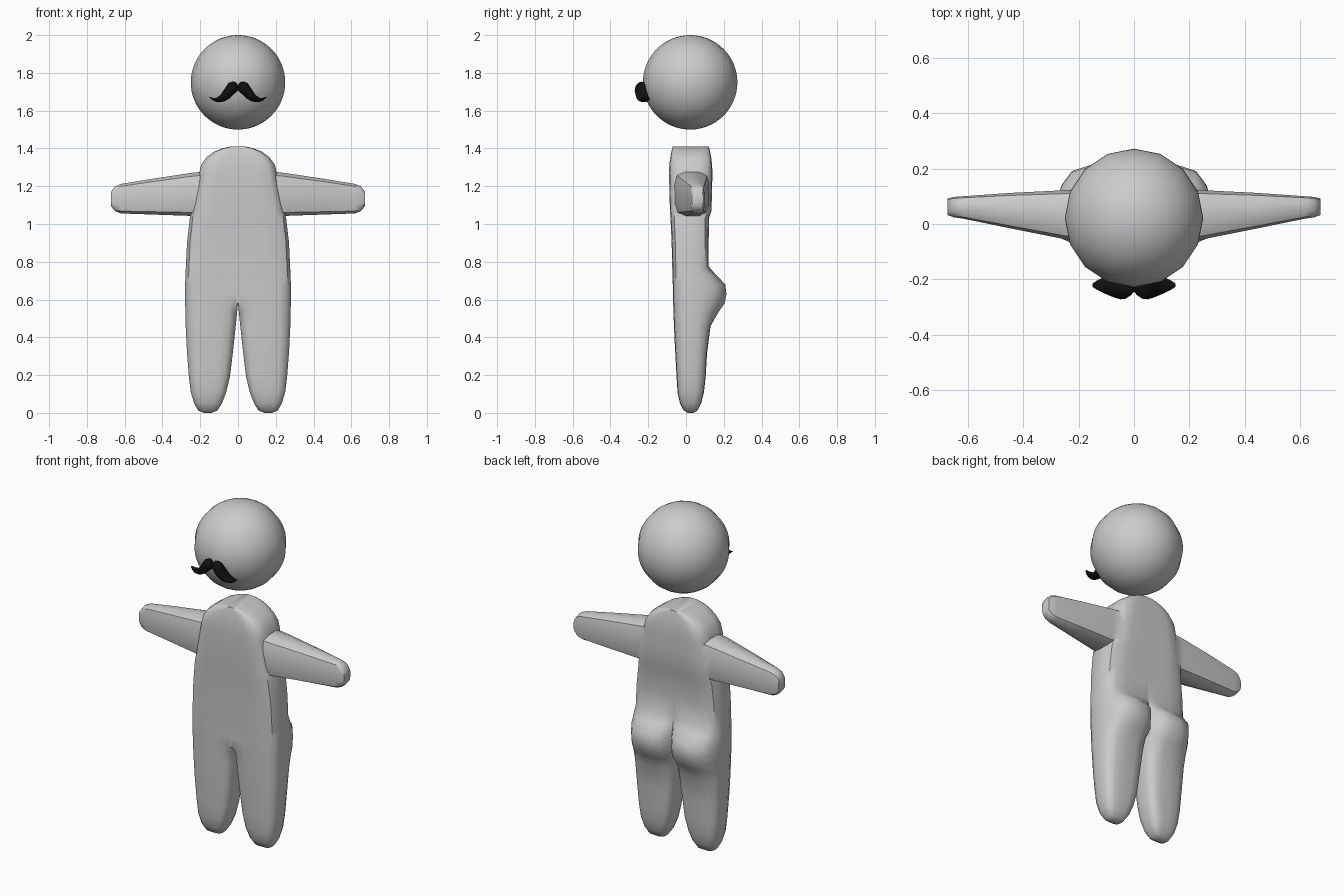
import bpy, bmesh, math

if "Cube" in bpy.data.objects:
    bpy.data.objects.remove(bpy.data.objects["Cube"])


def loft(name, rings, drop_centre=False):
    """Skin closed rings of points, cap the ends and mirror across x."""
    bm = bmesh.new()
    rows = [[bm.verts.new(p) for p in ring] for ring in rings]
    n = len(rows[0])
    for a, b in zip(rows, rows[1:]):
        for i in range(n):
            j = (i + 1) % n
            bm.faces.new((a[i], a[j], b[j], b[i]))
    bm.faces.new(rows[0][::-1])
    bm.faces.new(rows[-1])
    if drop_centre:
        wall = [f for f in bm.faces if all(abs(v.co.x) < 1e-5 for v in f.verts)]
        bmesh.ops.delete(bm, geom=wall, context='FACES')
    bmesh.ops.recalc_face_normals(bm, faces=bm.faces)
    me = bpy.data.meshes.new(name)
    bm.to_mesh(me)
    bm.free()
    ob = bpy.data.objects.new(name, me)
    bpy.context.collection.objects.link(ob)
    mod = ob.modifiers.new("mirror", 'MIRROR')
    mod.merge_threshold = 0.0005
    return ob


def finish(ob, angle=45):
    bpy.ops.object.select_all(action='DESELECT')
    ob.select_set(True)
    bpy.context.view_layer.objects.active = ob
    bpy.ops.object.convert(target='MESH')
    bpy.ops.object.shade_smooth_by_angle(angle=math.radians(angle))


# Body cross-section: (x fraction, y fraction, share of the seat bulge)
FRONT = [(0, .3), (.04, .12), (.14, .03), (.3, 0), (.55, 0), (.8, .02), (.94, .1), (1, .3)]
BULGE = [.1, .35, .75, .95, 1, .8, .4, .05]


def body_ring(z, x0, x1, y0, y1, bulge):
    pts = []
    for (fx, fy) in FRONT:
        if x0 == 0 and fx < .3:
            fy = 0
        pts.append((x0 + fx * (x1 - x0), y0 + fy * (y1 - y0), z))
    for (fx, fy), b in reversed(list(zip(FRONT, BULGE))):
        if x0 == 0 and fx < .3:
            fy = 0
        pts.append((x0 + fx * (x1 - x0), y1 - fy * (y1 - y0) + b * bulge, z))
    return pts


# Half body from foot to shoulder: z, inner x, outer x, front y, back y, seat bulge
levels = [
    (0.0, .14, .18, .01, .04, 0), (.012, .11, .21, -.012, .06, 0),
    (.05, .085, .232, -.032, .08, 0), (.11, .062, .25, -.045, .095, 0),
    (.19, .043, .26, -.05, .104, 0), (.32, .027, .27, -.057, .112, 0),
    (.46, .012, .277, -.064, .12, .01), (.53, .005, .278, -.066, .12, .05),
    (.58, 0, .28, -.068, .12, .085), (.63, 0, .28, -.07, .12, .094),
    (.68, 0, .28, -.07, .12, .088), (.73, 0, .278, -.072, .12, .04),
    (.775, 0, .276, -.073, .12, 0), (.9, 0, .27, -.076, .12, 0),
    (1.03, 0, .255, -.082, .122, 0), (1.07, 0, .245, -.085, .135, 0),
    (1.18, 0, .222, -.088, .138, 0),
]
for deg in (0, 18, 36, 52, 66, 79):
    t = math.radians(deg)
    s = math.sin(t) ** 2
    levels.append((1.27 + .143 * math.sin(t), 0, .205 * math.cos(t),
                   -.09 + .02 * s, .14 - .02 * s, 0))
body = loft("body", [body_ring(*lv) for lv in levels], drop_centre=True)


# Arms: rounded tapering section along x
def arm_ring(x, y0, y1, z0, z1):
    f = [(.3, 0), (.7, 0), (.93, .08), (1, .28), (1, .72), (.93, .92),
         (.7, 1), (.3, 1), (.07, .92), (0, .72), (0, .28), (.07, .08)]
    return [(x, y0 + a * (y1 - y0), z0 + b * (z1 - z0)) for a, b in f]


arms = loft("arms", [arm_ring(*s) for s in [
    (.12, -.07, .125, 1.04, 1.285), (.25, -.055, .122, 1.043, 1.27),
    (.45, -.015, .112, 1.05, 1.24), (.62, .02, .1, 1.056, 1.212),
    (.65, .024, .098, 1.068, 1.2), (.673, .032, .092, 1.095, 1.17)]])
finish(arms)
union = body.modifiers.new("arms", 'BOOLEAN')
union.operation = 'UNION'
union.solver = 'EXACT'
union.object = arms
finish(body)
bpy.data.objects.remove(arms)

# Head
bpy.ops.mesh.primitive_uv_sphere_add(segments=16, ring_count=32, radius=.25,
                                     location=(0, .022, 1.75))
head = bpy.context.object
head.name = "head"
finish(head)


# Moustache: oval sections along x
def oval(x, zt, zb, yf, yb, n=12):
    return [(x, (yf + yb) / 2 + (yb - yf) / 2 * math.cos(2 * math.pi * i / n),
             (zt + zb) / 2 + (zt - zb) / 2 * math.sin(2 * math.pi * i / n)) for i in range(n)]


moustache = loft("moustache", [oval(*s) for s in [
    (0, 1.735, 1.708, -.245, -.2), (.012, 1.75, 1.697, -.258, -.195),
    (.03, 1.754, 1.68, -.27, -.195), (.05, 1.745, 1.662, -.272, -.195),
    (.07, 1.715, 1.65, -.266, -.193), (.09, 1.685, 1.645, -.258, -.193),
    (.115, 1.668, 1.646, -.247, -.195), (.135, 1.668, 1.655, -.237, -.205),
    (.15, 1.674, 1.67, -.227, -.215)]], drop_centre=True)
finish(moustache)
black = bpy.data.materials.new("black")
black.diffuse_color = (.005, .005, .005, 1)
black.use_nodes = True
black.node_tree.nodes["Principled BSDF"].inputs["Base Color"].default_value = black.diffuse_color
moustache.data.materials.append(black)
